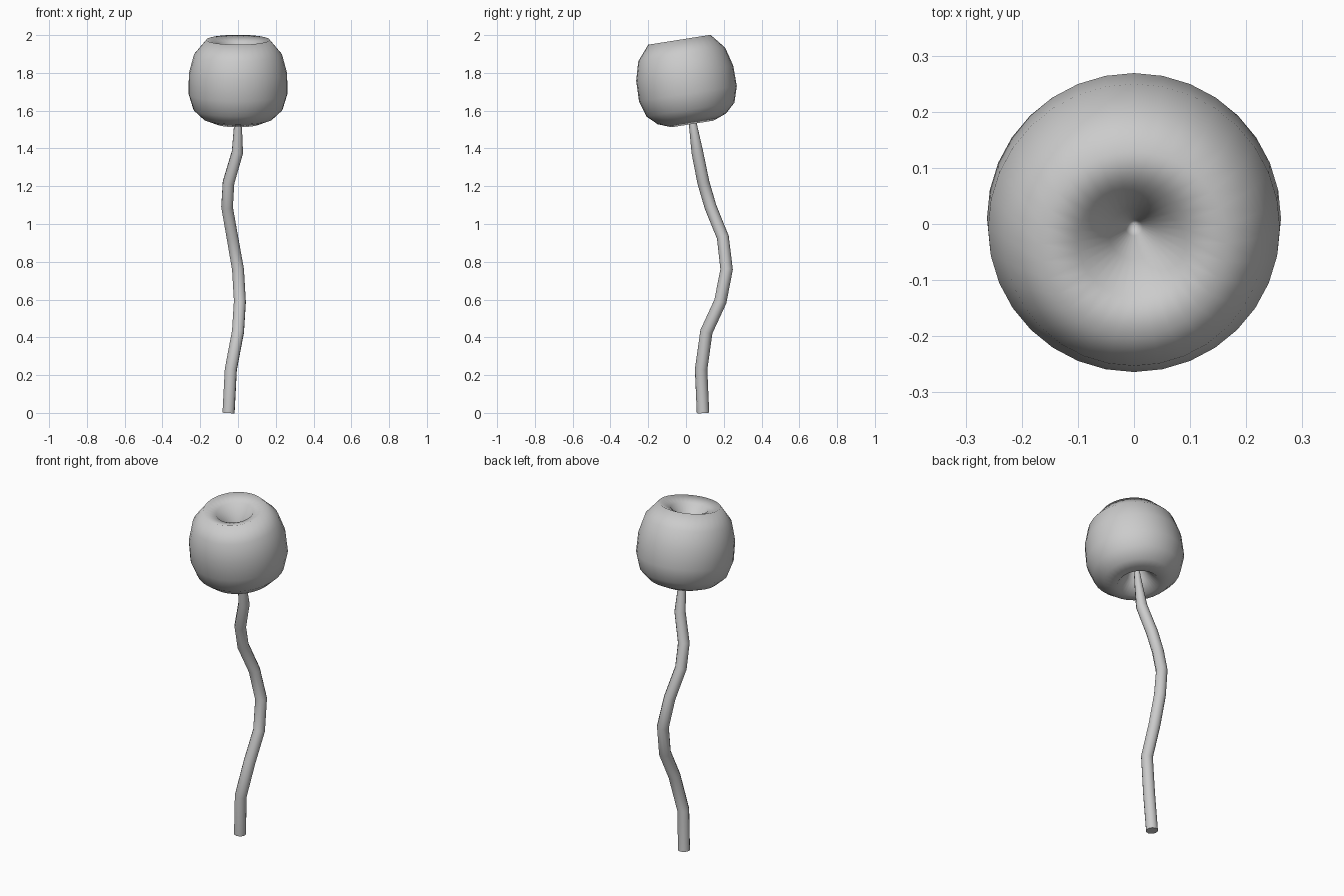
import bpy, bmesh
from math import sin, cos, pi, radians

if "Cube" in bpy.data.objects:
    bpy.data.objects.remove(bpy.data.objects["Cube"])


def lathe(name, profile, segments):
    """Revolve a (radius, height) profile about z; end points lie on the axis."""
    bm = bmesh.new()
    rings = []
    for r, h in profile:
        if r == 0:
            rings.append([bm.verts.new((0, 0, h))] * segments)
        else:
            rings.append([bm.verts.new((r * cos(2 * pi * i / segments),
                                        r * sin(2 * pi * i / segments), h))
                          for i in range(segments)])
    for a, b in zip(rings, rings[1:]):
        for i in range(segments):
            j = (i + 1) % segments
            quad = [a[i], a[j], b[j], b[i]]
            bm.faces.new(list(dict.fromkeys(quad)))
    bmesh.ops.recalc_face_normals(bm, faces=bm.faces)
    mesh = bpy.data.meshes.new(name)
    bm.to_mesh(mesh)
    bm.free()
    mesh.shade_smooth()
    obj = bpy.data.objects.new(name, mesh)
    bpy.context.collection.objects.link(obj)
    return obj


# Round head, dimpled deeply at both poles and tilted to the front
head = lathe("head", [
    (0, -0.025), (0.018, -0.075), (0.058, -0.165), (0.112, -0.227),
    (0.183, -0.2), (0.236, -0.15), (0.262, -0.065), (0.26, 0.045),
    (0.233, 0.145), (0.167, 0.224), (0.1, 0.2), (0.045, 0.115),
    (0.015, 0.04), (0, -0.005)], 32)
head.location = (0, 0, 1.754)
head.rotation_euler = (radians(9), 0, 0)

# Wavy stem: x, y, z, radius, tapering into the lower dimple
path = [
    (-0.05, 0.09, 0, 0.033), (-0.038, 0.08, 0.23, 0.033),
    (0.0, 0.108, 0.43, 0.033), (0.01, 0.182, 0.59, 0.033),
    (0.0, 0.215, 0.76, 0.033), (-0.03, 0.195, 0.93, 0.032),
    (-0.058, 0.13, 1.09, 0.032), (-0.05, 0.092, 1.22, 0.032),
    (-0.003, 0.06, 1.38, 0.031), (0.0, 0.036, 1.53, 0.021),
    (0.0, 0.006, 1.72, 0.008)]
curve = bpy.data.curves.new("stem", "CURVE")
curve.dimensions = "3D"
curve.bevel_depth = 1.0
curve.bevel_resolution = 3
curve.use_fill_caps = True
spline = curve.splines.new("POLY")
spline.points.add(len(path) - 1)
for p, (x, y, z, r) in zip(spline.points, path):
    p.co = (x, y, z, 1)
    p.radius = r
stem = bpy.data.objects.new("stem", curve)
bpy.context.collection.objects.link(stem)

# Turn the stem into a mesh with smooth sides and a flat base
bpy.ops.object.select_all(action="DESELECT")
stem.select_set(True)
bpy.context.view_layer.objects.active = stem
bpy.ops.object.convert(target="MESH")
bpy.ops.object.shade_smooth_by_angle(angle=radians(50))
